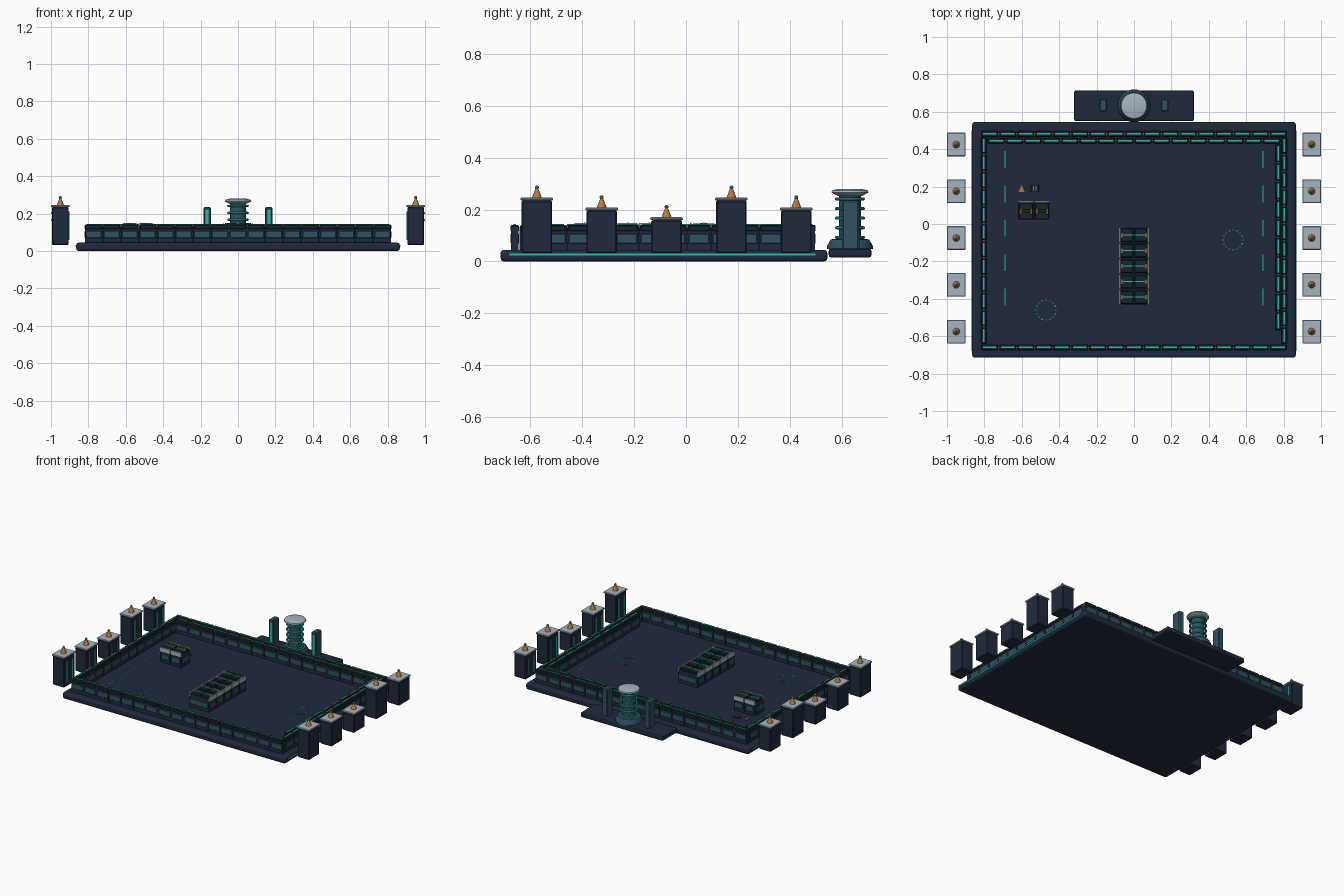
import bpy, bmesh, math
from mathutils import Matrix, Vector

if "Cube" in bpy.data.objects:
    bpy.data.objects.remove(bpy.data.objects["Cube"])


def mat(name, c):
    m = bpy.data.materials.new(name)
    m.diffuse_color = (*c, 1)
    m.use_nodes = True
    m.node_tree.nodes["Principled BSDF"].inputs["Base Color"].default_value = m.diffuse_color
    return m


NAVY = mat("navy", (0.014, 0.023, 0.048))
BLUE = mat("steel_blue", (0.028, 0.085, 0.12))
DARK = mat("dark", (0.008, 0.018, 0.025))
TEAL = mat("teal", (0.02, 0.5, 0.4))
GREY = mat("light_grey", (0.38, 0.46, 0.53))
ORANGE = mat("orange", (0.5, 0.19, 0.04))


def finish(name, bm, m, bevel=0, seg=1):
    me = bpy.data.meshes.new(name)
    bm.to_mesh(me)
    bm.free()
    ob = bpy.data.objects.new(name, me)
    bpy.context.collection.objects.link(ob)
    me.materials.append(m)
    if bevel:
        b = ob.modifiers.new("bevel", 'BEVEL')
        b.width, b.segments, b.limit_method = bevel, seg, 'ANGLE'
    return ob


def boxes(name, items, m, bevel=0, seg=1):
    """Items are (x0, x1, y0, y1, z0, z1) extents."""
    bm = bmesh.new()
    for x0, x1, y0, y1, z0, z1 in items:
        M = (Matrix.Translation(((x0 + x1) / 2, (y0 + y1) / 2, (z0 + z1) / 2))
             @ Matrix.Diagonal((abs(x1 - x0), abs(y1 - y0), abs(z1 - z0), 1)))
        bmesh.ops.create_cube(bm, size=1, matrix=M)
    return finish(name, bm, m, bevel, seg)


def lathe(name, profile, places, m, n=24, smooth=True):
    """Revolve (r, z) points around z at each place."""
    bm = bmesh.new()
    for p in places:
        rows = [[bm.verts.new(Vector(p) + Vector((r * math.cos(2 * math.pi * i / n),
                 r * math.sin(2 * math.pi * i / n), z))) for i in range(n)] for r, z in profile]
        for a, b in zip(rows, rows[1:]):
            for i in range(n):
                j = (i + 1) % n
                bm.faces.new((a[i], a[j], b[j], b[i]))
        bm.faces.new(rows[0][::-1])
        bm.faces.new(rows[-1])
    ob = finish(name, bm, m)
    if smooth:
        bpy.context.view_layer.objects.active = ob
        ob.select_set(True)
        bpy.ops.object.shade_smooth_by_angle(angle=math.radians(35))
        ob.select_set(False)
    return ob


FLOOR = 0.045

# arena floor slab, side light strips, rear platform
boxes("floor_slab", [(-.865, .865, -.715, .545, 0, FLOOR)], NAVY, .014, 3)
boxes("slab_side_strips", [(s * .86, s * .868, -.68, .5, .023, .031) for s in (-1, 1)], TEAL)
boxes("rear_platform", [(-.32, .32, .55, .715, .015, .05)], NAVY, .01, 2)


# perimeter walls made of repeated blocks
def wall(name, axis, a, b, c, n, t=.034):
    def ext(u0, u1, v0, v1, z0, z1):
        return (u0, u1, v0, v1, z0, z1) if axis == 'x' else (v0, v1, u0, u1, z0, z1)
    body, panel, cap, line, clip = [], [], [], [], []
    step, h = (b - a) / n, t / 2
    for i in range(n):
        u, w = a + i * step, a + (i + 1) * step
        body.append(ext(u + .001, w - .001, c - h + .003, c + h - .003, FLOOR - .005, .132))
        panel.append(ext(u + .005, w - .005, c - h, c + h, .068, .108))
        cap.append(ext(u + .003, w - .003, c - h, c + h, .115, .141))
        line.append(ext(u + .012, w - .012, c - .004, c + .004, .138, .144))
        clip.append(ext(u - .004, u + .004, c - .006, c + .006, .128, .141))
    boxes(name + "_body", body, NAVY)
    boxes(name + "_panels", panel, BLUE, .004)
    boxes(name + "_caps", cap, DARK, .005)
    boxes(name + "_lights", line, TEAL)
    boxes(name + "_clips", clip[1:], ORANGE)


wall("front_wall", 'x', -.82, .82, -.66, 17)
wall("back_wall", 'x', -.82, .82, .483, 17)
wall("back_inner_wall", 'x', -.785, .785, .446, 16)
wall("left_wall", 'y', -.643, .466, -.803, 12)
wall("right_wall", 'y', -.643, .466, .803, 12)
wall("right_inner_wall", 'y', -.57, .428, .77, 10)


# obstacle blocks inside the arena
def obstacle(name, cells, along):
    body, panel, cap, rim, line, clip = [], [], [], [], [], []
    for x0, x1, y0, y1 in cells:
        body.append((x0 + .003, x1 - .003, y0 + .003, y1 - .003, FLOOR - .005, .135))
        panel += [(x0, x1, y0 + .01, y1 - .01, .068, .108), (x0 + .01, x1 - .01, y0, y1, .068, .108)]
        mx, my = (x0 + x1) / 2, (y0 + y1) / 2
        if along == 'y':
            halves = [(x0 + .008, mx - .003, y0 + .005, y1 - .005), (mx + .003, x1 - .008, y0 + .005, y1 - .005)]
            rim += [(x0, x0 + .007, y0 + .002, y1 - .002), (x1 - .007, x1, y0 + .002, y1 - .002)]
        else:
            halves = [(x0 + .005, x1 - .005, y0 + .008, my - .003), (x0 + .005, x1 - .005, my + .003, y1 - .008)]
            rim += [(x0 + .002, x1 - .002, y0, y0 + .007), (x0 + .002, x1 - .002, y1 - .007, y1)]
        cap += [(*q, .125, .146) for q in halves]
        line.append((x0 + .02, x1 - .02, my - .003, my + .003, .144, .15))
        clip += [(x - .004, x + .004, my - .012, my + .012, .135, .149) for x in (x0 + .014, x1 - .014)]
    boxes(name + "_body", body, NAVY)
    boxes(name + "_panels", panel, BLUE, .004)
    boxes(name + "_caps", cap, DARK, .005)
    boxes(name + "_rims", [(*r, .12, .148) for r in rim], GREY)
    boxes(name + "_lights", line, TEAL)
    boxes(name + "_clips", clip, ORANGE)


obstacle("centre_obstacle", [(-.079, .079, -.432 + i * .083, -.35 + i * .083) for i in range(5)], 'y')
obstacle("side_obstacle", [(-.62 + i * .085, -.536 + i * .085, .015, .122) for i in range(2)], 'x')

# side towers with caps, beacons and inward light strips
tower, cap, strip, tops = [], [], [], []
for y, h in zip((-.575, -.325, -.075, .175, .425), (.235, .197, .16, .235, .197)):
    for s in (-1, 1):
        x = s * .95
        tower.append((x - .045, x + .045, y - .059, y + .059, .032, h))
        cap.append((x - .05, x + .05, y - .063, y + .063, h, h + .011))
        xi = s * .905
        strip += [(xi - .003, xi + .003, y + d - .005, y + d + .005, .06, h - .025) for d in (-.03, .03)]
        tops.append((x, y, h + .011))
boxes("side_towers", tower, NAVY, .005)
boxes("tower_caps", cap, GREY, .003)
boxes("tower_light_strips", strip, TEAL)
lathe("beacon_cones", [(.019, 0), (.013, .016), (.005, .036)], tops, ORANGE, 12)
lathe("beacon_lamps", [(.003, .032), (.008, .037), (.008, .042), (.003, .047)], tops, TEAL, 10)

# rear coil tower
c = [(0, .632, 0)]
lathe("coil_base", [(.088, .048), (.088, .06), (.074, .085), (.05, .088)], c, BLUE)
lathe("coil_column", [(.042, .08), (.042, .26)], c, BLUE)
lathe("coil_dome", [(.045, .252), (.072, .266), (.068, .274), (.045, .28)], c, GREY)
for i in range(5):
    bpy.ops.mesh.primitive_torus_add(location=(0, .632, .093 + i * .037), major_radius=.052,
                                     minor_radius=.006, major_segments=28, minor_segments=8)
    ring = bpy.context.object
    ring.name = "coil_ring"
    ring.data.materials.append(TEAL)
    bpy.ops.object.shade_smooth_by_angle()
    ring.select_set(False)

# pylons beside the coil
boxes("rear_pylons", [(s * .165 - .02, s * .165 + .02, .602, .668, .045, .235) for s in (-1, 1)], BLUE, .006)
boxes("pylon_strips", [(s * .165 - .008, s * .165 + .008, .599, .604, .08, .22) for s in (-1, 1)], TEAL)

# floor markings: lane dashes, dotted spawn rings, warning wedge and hatch
boxes("lane_dashes", [(s * .69 - .002, s * .69 + .002, y - .045, y + .045, .043, .047)
                      for s in (-1, 1) for y in (.345, .16, -.023, -.207, -.39)], TEAL)
for cx, cy in ((.53, -.085), (-.47, -.46)):
    lathe("spawn_ring", [(.052, .044), (.052, .0462)], [(cx, cy, 0)], NAVY, 32)
    dots = [(cx + .053 * math.cos(i * math.pi / 8), cy + .053 * math.sin(i * math.pi / 8)) for i in range(16)]
    boxes("spawn_ring_dots", [(x - .003, x + .003, y - .003, y + .003, .043, .048) for x, y in dots],
          TEAL)
bm = bmesh.new()
v = [[bm.verts.new((x, y, z)) for x, y in ((-.617, .172), (-.585, .172), (-.601, .21))] for z in (.043, .05)]
bm.faces.new(v[0][::-1])
bm.faces.new(v[1])
for i in range(3):
    j = (i + 1) % 3
    bm.faces.new((v[0][i], v[0][j], v[1][j], v[1][i]))
finish("warning_wedge", bm, ORANGE)
boxes("floor_hatch", [(-.553, -.508, .17, .212, .043, .05)], DARK, .002)
boxes("hatch_marks", [(x - .003, x + .003, .18, .202, .048, .052) for x in (-.538, -.523)], ORANGE)
